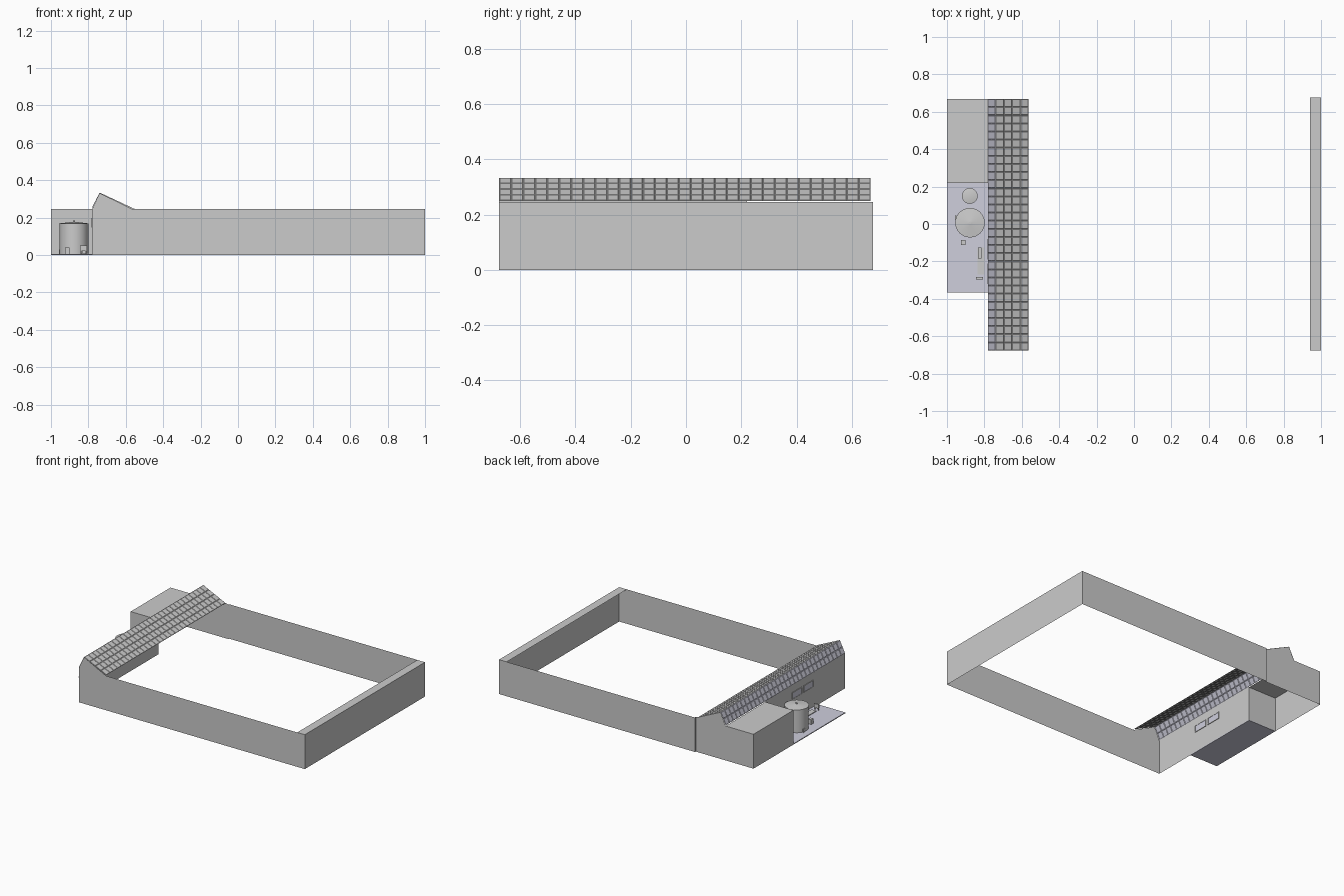
import bpy, bmesh
from mathutils import Vector, Matrix

if "Cube" in bpy.data.objects:
    bpy.data.objects.remove(bpy.data.objects["Cube"])

W, E = -0.78, 1.0          # hall west / east walls
F, B, G = -0.676, 0.676, 0.668   # front wall, back wall, rear gable
H = 0.245                  # eaves height


def material(name, color):
    m = bpy.data.materials.new(name)
    m.diffuse_color = color
    m.use_nodes = True
    m.node_tree.nodes["Principled BSDF"].inputs["Base Color"].default_value = m.diffuse_color
    return m


BLUE = material("pale_blue", (0.62, 0.62, 0.72, 1))


def finish(name, bm, mat=None):
    me = bpy.data.meshes.new(name)
    bm.to_mesh(me)
    bm.free()
    ob = bpy.data.objects.new(name, me)
    bpy.context.collection.objects.link(ob)
    if mat:
        me.materials.append(mat)
    return ob


def sheet(name, pts, mat=None):
    bm = bmesh.new()
    bm.faces.new([bm.verts.new(p) for p in pts])
    return finish(name, bm, mat)


def box(name, x0, x1, y0, y1, z0, z1, mat=None):
    bm = bmesh.new()
    size = Vector((x1 - x0, y1 - y0, z1 - z0))
    mid = Vector((x0 + x1, y0 + y1, z0 + z1)) / 2
    bmesh.ops.create_cube(bm, size=1, matrix=Matrix.Translation(mid) @ Matrix.Diagonal((*size, 1)))
    return finish(name, bm, mat)


def wall(name, a, b, top=H):
    return sheet(name, [(*a, 0), (*b, 0), (*b, top), (*a, top)])


def tiled_slope(name, a, b, rows, cols, mat=None):
    """Sloping sheet from (x, z) a to b along the hall, with shallow raised tiles."""
    bm = bmesh.new()
    grid = [[bm.verts.new((a[0] + (b[0] - a[0]) * i / rows,
                           F + (G - F) * j / cols,
                           a[1] + (b[1] - a[1]) * i / rows))
             for j in range(cols + 1)] for i in range(rows + 1)]
    for i in range(rows):
        for j in range(cols):
            bm.faces.new((grid[i][j], grid[i + 1][j], grid[i + 1][j + 1], grid[i][j + 1]))
    bm.normal_update()
    if bm.faces[:][0].normal.z < 0:
        bmesh.ops.reverse_faces(bm, faces=bm.faces[:])
    bmesh.ops.inset_individual(bm, faces=bm.faces[:], thickness=0.004, depth=0.002)
    return finish(name, bm, mat)


def lathe_tank(name, x, y, profile, seg=32):
    """Round vessel from (radius, z) profile points."""
    bm = bmesh.new()
    vs = [bm.verts.new((x + r, y, z)) for r, z in profile]
    es = [bm.edges.new(p) for p in zip(vs, vs[1:])]
    bmesh.ops.spin(bm, geom=vs + es, cent=(x, y, 0), axis=(0, 0, 1),
                   angle=6.283185307, steps=seg)
    bmesh.ops.remove_doubles(bm, verts=bm.verts[:], dist=1e-5)
    bmesh.ops.recalc_face_normals(bm, faces=bm.faces[:])
    ob = finish(name, bm)
    bpy.ops.object.select_all(action='DESELECT')
    bpy.context.view_layer.objects.active = ob
    ob.select_set(True)
    bpy.ops.object.shade_smooth_by_angle()
    return ob


# Hall perimeter walls, with gables under the tiled roof
ridge, eave, gutter = (-0.74, 0.332), (-0.565, 0.25), (W, 0.25)
sheet("front_wall", [(W, F, 0), (E, F, 0), (E, F, H), (eave[0], F, H),
                     (ridge[0], F, ridge[1]), (W, F, H)])
sheet("rear_gable", [(-0.54, G, 0), (W, G, 0), (W, G, H), (ridge[0], G, ridge[1]),
                     (eave[0], G, eave[1]), (-0.54, G, H)])
wall("rear_wall", (E, B), (-0.545, B))
wall("rear_wall_return", (-0.545, B), (-0.545, G))
wall("east_wall", (E, F), (E, B))
wall("west_wall", (W, 0.22), (W, F), 0.25)
sheet("east_roof_strip", [(0.94, F, H), (E, F, H), (E, B, H), (0.94, B, H)])

# Two roof slopes
tiled_slope("gentle_roof_slope", ridge, eave, 4, 31)
tiled_slope("steep_roof_slope", gutter, ridge, 2, 31, BLUE)

# Annex shell
wall("annex_rear_wall", (W, G), (-1, G))
wall("annex_west_wall", (-1, G), (-1, 0.22))
wall("annex_front_wall", (-1, 0.22), (W, 0.22))
sheet("annex_roof", [(-1, 0.22, H), (W, 0.22, H), (W, G, H), (-1, G, H)])

# Windows in the west wall
for k, y in enumerate((-0.265, -0.135)):
    box(f"window_glass_{k}", W - 0.002, W + 0.002, y - 0.05, y + 0.05, 0.152, 0.192, BLUE)
    for s in (-1, 1):
        box(f"window_jamb_{k}_{s}", W - 0.004, W + 0.004,
            y + s * 0.052 - 0.003, y + s * 0.052 + 0.003, 0.147, 0.197)
        z = 0.172 + s * 0.0225
        box(f"window_rail_{k}_{s}", W - 0.004, W + 0.004, y - 0.05, y + 0.05, z - 0.0025, z + 0.0025)

# Service yard with tanks
P = 0.006
box("yard_slab", -1, W, -0.365, 0.22, 0, P, BLUE)
lathe_tank("large_tank", -0.877, 0.007, [(0, P), (0.077, P), (0.077, 0.165), (0.079, 0.165),
                                         (0.079, 0.169), (0.006, 0.178), (0.006, 0.185), (0, 0.185)])
lathe_tank("small_tank", -0.878, 0.15, [(0, P), (0.042, P), (0.042, 0.12), (0, 0.128)])
box("tank_valve", -0.956, -0.95, 0.025, 0.045, P, 0.03)

# Small yard equipment
box("pump_box", -0.926, -0.902, -0.112, -0.086, P, 0.04)
box("equipment_plinth", -0.838, -0.8, -0.27, -0.125, P, 0.011)
box("pipe_unit", -0.835, -0.815, -0.185, -0.125, 0.011, 0.032)
box("control_panel", -0.845, -0.808, -0.296, -0.284, 0.022, 0.05)
for k, x in enumerate((-0.84, -0.813)):
    box(f"panel_leg_{k}", x - 0.002, x + 0.002, -0.292, -0.288, P, 0.022)
